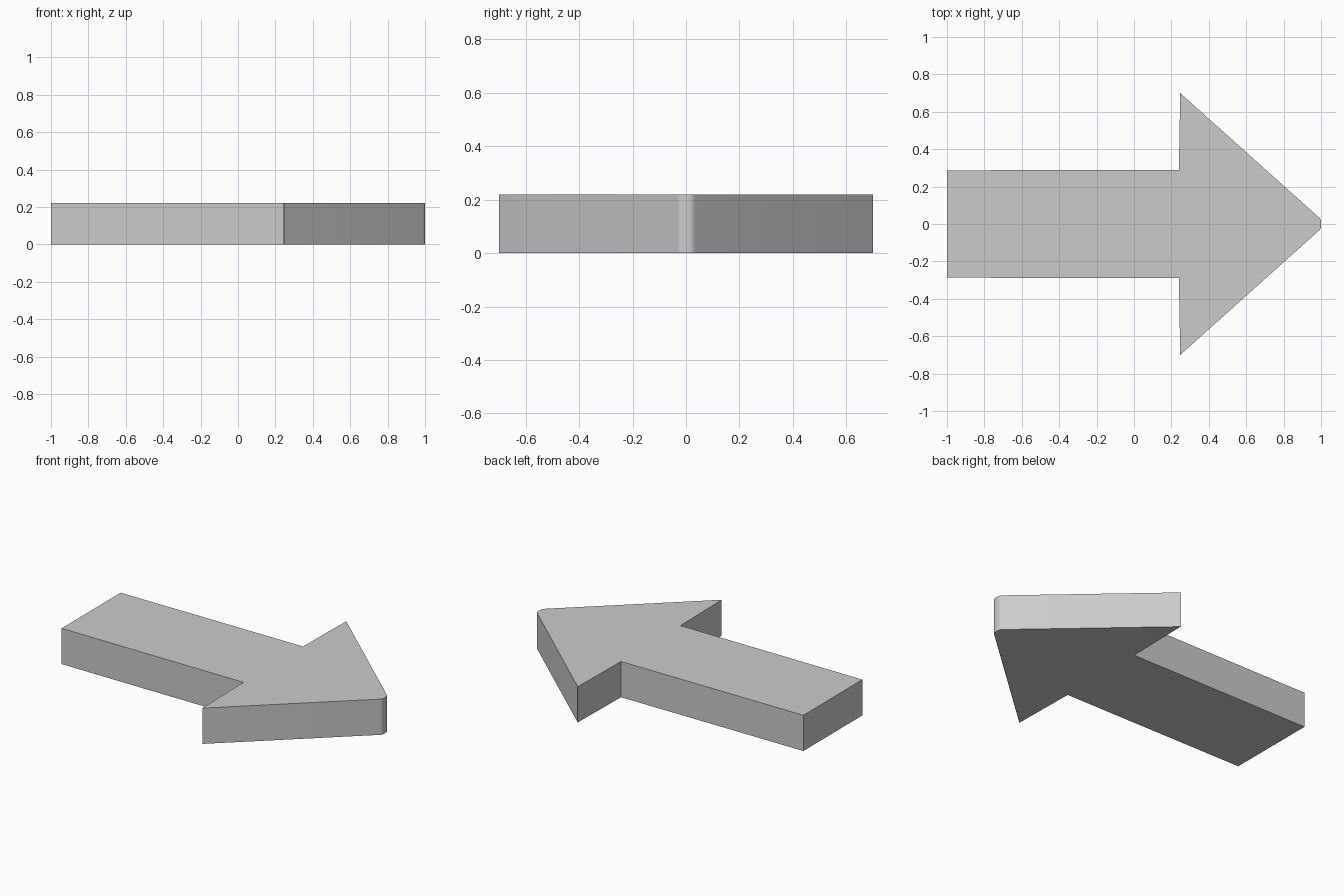
import bpy, bmesh
from math import radians

if "Cube" in bpy.data.objects:
    bpy.data.objects.remove(bpy.data.objects["Cube"])

HEIGHT = 0.22

# Upper half of the outline, tail to blunted tip; mirrored across y = 0
half = [(-1.0, 0.287), (0.24, 0.289), (0.247, 0.70),
        (0.99, 0.034), (0.997, 0.026), (1.0, 0.016)]
outline = half + [(x, -y) for x, y in reversed(half)]

# Arrow slab: fill the outline and extrude it upwards
bm = bmesh.new()
face = bm.faces.new([bm.verts.new((x, y, 0)) for x, y in outline])
top = bmesh.ops.extrude_face_region(bm, geom=[face], use_keep_orig=True)["geom"]
bmesh.ops.translate(bm, vec=(0, 0, HEIGHT),
                    verts=[v for v in top if isinstance(v, bmesh.types.BMVert)])
bmesh.ops.recalc_face_normals(bm, faces=bm.faces)

mesh = bpy.data.meshes.new("arrow")
bm.to_mesh(mesh)
bm.free()
arrow = bpy.data.objects.new("arrow", mesh)
bpy.context.collection.objects.link(arrow)

# Smooth only the rounded tip, keep every other edge sharp
bpy.context.view_layer.objects.active = arrow
arrow.select_set(True)
bpy.ops.object.shade_smooth_by_angle(angle=radians(35))
